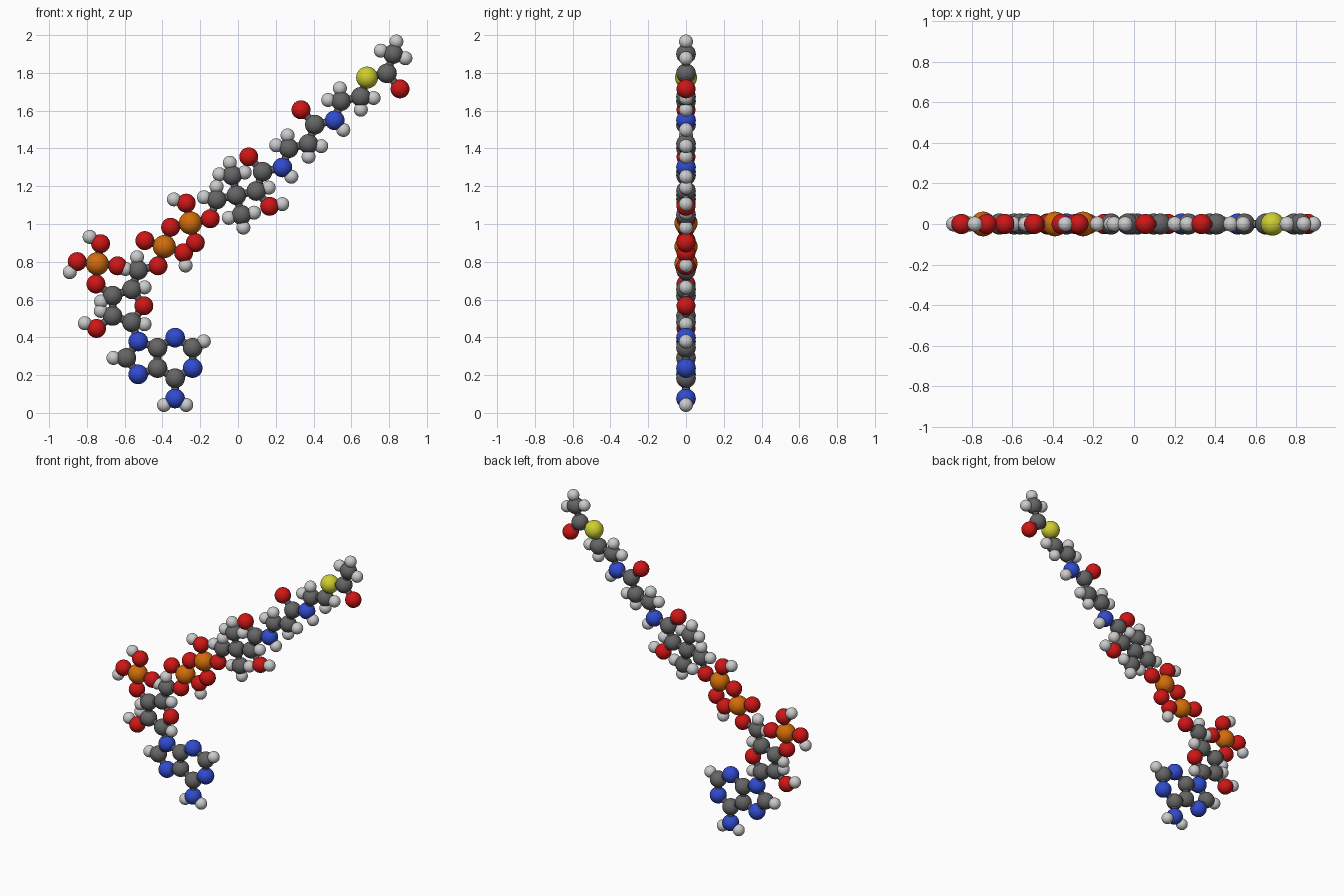
import bpy, bmesh
from math import sin, cos, radians, pi
from mathutils import Vector, Matrix

if "Cube" in bpy.data.objects:
    bpy.data.objects.remove(bpy.data.objects["Cube"])

L, LH = 0.1075, 0.068          # bond length, bond length to hydrogen
BOND_R = 0.02

# element: name, radius, colour
ELEMENTS = {
    "H": ("hydrogen", 0.037, (0.62, 0.62, 0.62)),
    "C": ("carbon", 0.052, (0.13, 0.13, 0.13)),
    "N": ("nitrogen", 0.052, (0.03, 0.07, 0.62)),
    "O": ("oxygen", 0.050, (0.62, 0.008, 0.008)),
    "S": ("sulfur", 0.058, (0.62, 0.62, 0.03)),
    "P": ("phosphorus", 0.061, (0.65, 0.15, 0.003)),
}
MATS = {}
for k, (name, r, col) in ELEMENTS.items():
    MATS[k] = bpy.data.materials.new(name)
    MATS[k].diffuse_color = (*col, 1)

atoms, bonds = {}, {}          # (part, element) -> points ; part -> segments


def polar(angle, dist):
    a = radians(angle)
    return Vector((cos(a), 0, sin(a))) * dist


def atom(part, element, p):
    atoms.setdefault((part, element), []).append(p)
    return p


def bond(part, a, b):
    bonds.setdefault(part, []).append((a, b))


def grow(part, start, node):
    """node = (element, heading, *child nodes); plain numbers are hydrogens"""
    element, heading, *kids = node
    p = atom(part, element, start + polar(heading, L))
    bond(part, start, p)
    branch(part, p, *kids)
    return p


def branch(part, p, *kids):
    for kid in kids:
        if isinstance(kid, tuple):
            grow(part, p, kid)
        else:
            bond(part, p, atom(part, "H", p + polar(kid, LH)))


def ring(part, centre, radius, spec):
    pts = [centre + polar(a, radius) for e, a in spec]
    for i, (e, a) in enumerate(spec):
        if e:
            atom(part, e, pts[i])
        bond(part, pts[i - 1], pts[i])
    return pts


R5 = L / (2 * sin(pi / 5))

# Double-ring base
hexc = Vector((-0.333, 0, 0.291))
h = ring("base", hexc, L, [("N", 90), ("C", 30), ("N", -30), ("C", -90), ("C", -150), ("C", 150)])
branch("base", h[1], 30)
branch("base", h[3], ("N", -90, -30, -150))
pent = hexc - Vector((L * cos(pi / 6) + R5 * cos(pi / 5), 0, 0))
q = ring("base", pent, R5, [(None, 36), ("N", 108), ("C", 180), ("N", 252), (None, -36)])
branch("base", q[2], 180)

# Sugar ring with hydroxyl
s = ring("sugar", Vector((-0.59, 0, 0.567)), R5,
         [("O", 0), ("C", 72), ("C", 144), ("C", 216), ("C", 288)])
bond("sugar", s[4], q[1])
branch("sugar", s[1], 9)
branch("sugar", s[2], 207)
branch("sugar", s[3], 157, ("O", 218, 156))
branch("sugar", s[4], -9)

# Side phosphate
branch("side_phosphate", s[2],
       ("O", 145, ("P", 86, ("O", -6), ("O", 81, 148), ("O", 174, 235))))

# Long zigzag chain: part, element, heading, side branches
U, F = 72, 12
CHAIN = [
    ("phosphate_chain", "C", U, (95, 175)),
    ("phosphate_chain", "O", F, ()),
    ("phosphate_chain", "P", U, (("O", 163), ("O", -18, -81))),
    ("phosphate_chain", "O", U, ()),
    ("phosphate_chain", "P", F, (("O", 102, 163), ("O", -76))),
    ("phosphate_chain", "O", F, ()),
    ("branched_chain", "C", U, (90, 170)),
    ("branched_chain", "C", F, (("C", 102, 101, 13, 175), ("C", -76, 10, -81, 193))),
    ("branched_chain", "C", F, (15, ("O", -49, 10))),
    ("branched_chain", "C", U, (("O", 133),)),
    ("amide_chain", "N", F, (-46,)),
    ("amide_chain", "C", U, (95, 167)),
    ("amide_chain", "C", F, (-10, -90)),
    ("amide_chain", "C", U, (("O", 133),)),
    ("thiol_chain", "N", F, (-48,)),
    ("thiol_chain", "C", U, (95, 175)),
    ("thiol_chain", "C", F, (-5, -90)),
    ("thiol_chain", "S", U, ()),
    ("acetyl_tip", "C", F, (("O", -50),)),
    ("acetyl_tip", "C", U, (76, 165, -19)),
]
p = s[1]
for part, e, heading, kids in CHAIN:
    p = grow(part, p, (e, heading, *kids))


def finish(name, bm, mat):
    me = bpy.data.meshes.new(name)
    for f in bm.faces:
        f.smooth = len(f.verts) <= 4
    bm.to_mesh(me)
    bm.free()
    me.materials.append(mat)
    bpy.context.collection.objects.link(bpy.data.objects.new(name, me))


# Atom spheres
for (part, e), pts in atoms.items():
    bm = bmesh.new()
    for c in pts:
        bmesh.ops.create_uvsphere(bm, u_segments=32, v_segments=16, radius=ELEMENTS[e][1],
                                  matrix=Matrix.Translation(c))
    finish(f"{part}_{ELEMENTS[e][0]}", bm, MATS[e])

# Bond rods
for part, segs in bonds.items():
    bm = bmesh.new()
    for a, b in segs:
        d = b - a
        m = Matrix.Translation((a + b) / 2) @ d.to_track_quat("Z", "Y").to_matrix().to_4x4()
        bmesh.ops.create_cone(bm, cap_ends=True, segments=16, radius1=BOND_R, radius2=BOND_R,
                              depth=d.length, matrix=m)
    finish(f"{part}_bonds", bm, MATS["C"])

for m in bpy.data.materials:
    if m.users and not m.is_grease_pencil:
        m.use_nodes = True
        m.node_tree.nodes["Principled BSDF"].inputs["Base Color"].default_value = m.diffuse_color
